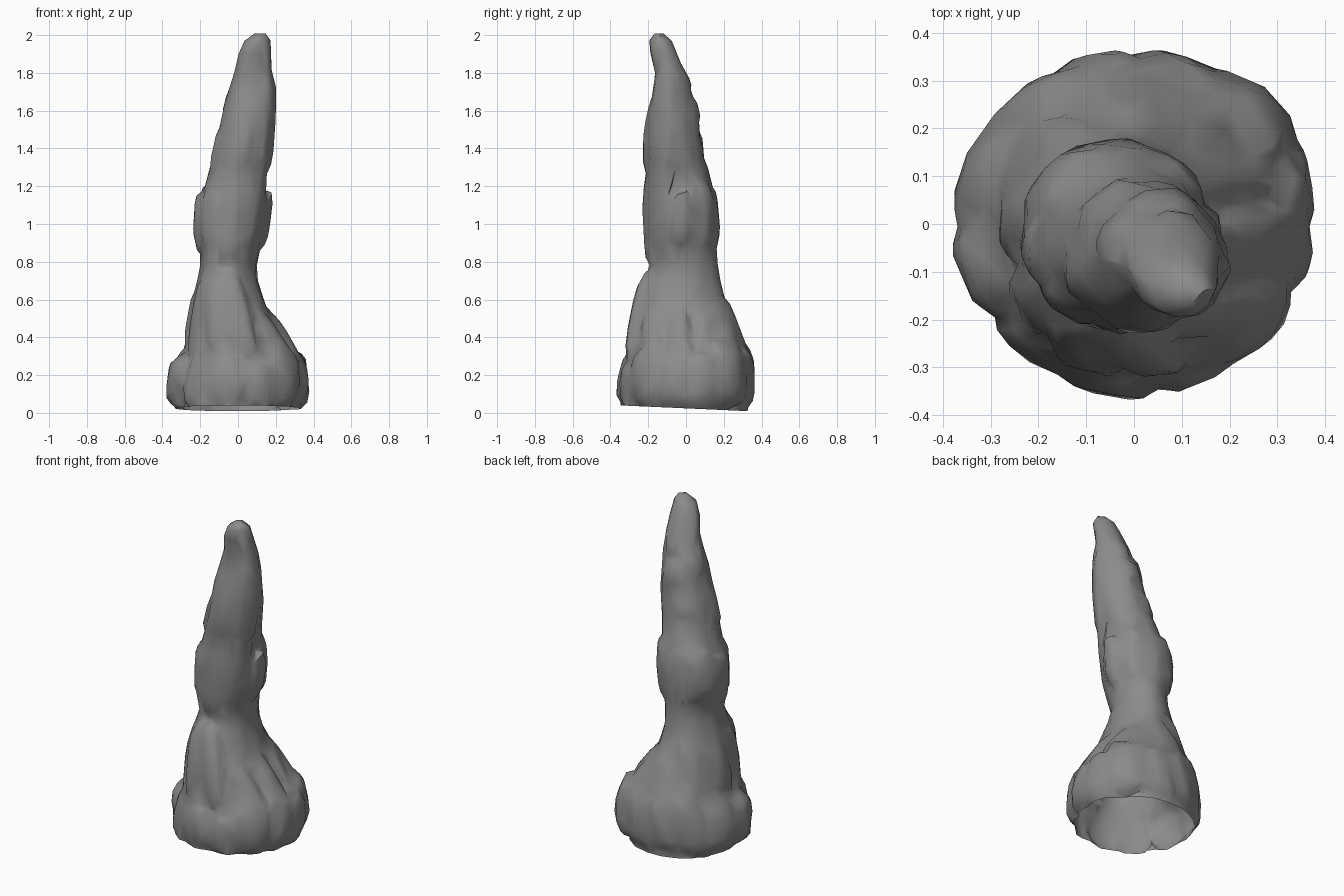
import bpy, bmesh, math
from mathutils import Vector, Matrix, noise

if "Cube" in bpy.data.objects:
    bpy.data.objects.remove(bpy.data.objects["Cube"])

SIDES = 22
# z, x min, x max, y min, y max of the column
RINGS = [
    (-.08, -.33, .31, -.34, .33), (0.02, -.34, .325, -.345, .34),
    (0.10, -.35, .36, -.345, .35),
    (0.20, -.35, .37, -.345, .35), (0.30, -.31, .33, -.325, .345),
    (0.40, -.275, .26, -.295, .315), (0.50, -.26, .19, -.285, .245),
    (0.60, -.25, .15, -.265, .215), (0.70, -.22, .11, -.23, .19),
    (0.78, -.20, .10, -.195, .175), (0.90, -.205, .125, -.23, .165),
    (1.00, -.225, .16, -.225, .165), (1.10, -.21, .165, -.215, .165),
    (1.20, -.185, .15, -.222, .145), (1.30, -.15, .16, -.222, .12),
    (1.40, -.125, .18, -.22, .08), (1.50, -.10, .19, -.213, .075),
    (1.60, -.08, .197, -.205, .06), (1.70, -.05, .192, -.183, .03),
    (1.80, -.02, .182, -.17, .0), (1.90, .00, .177, -.193, -.045),
    (1.97, .035, .17, -.20, -.075), (2.01, .09, .145, -.165, -.12),
]


def section(z):
    """Interpolated centre and half widths at a height."""
    z = min(max(z, RINGS[0][0]), RINGS[-1][0])
    for a, b in zip(RINGS, RINGS[1:]):
        if z <= b[0]:
            t = (z - a[0]) / (b[0] - a[0])
            x0, x1, y0, y1 = [p + (q - p) * t for p, q in zip(a[1:], b[1:])]
            return (x0 + x1) / 2, (y0 + y1) / 2, (x1 - x0) / 2, (y1 - y0) / 2


def surface(ang, z):
    cx, cy, rx, ry = section(z)
    return Vector((cx + rx * math.cos(ang), cy + ry * math.sin(ang), z))


bm = bmesh.new()

# Main leaning column, slightly slimmer than the lumps, with vertical flutes
loops = []
for r in RINGS:
    cx, cy, _, _ = section(r[0])
    loop = []
    for k in range(SIDES):
        a = 2 * math.pi * k / SIDES
        p = surface(a, r[0])
        n = noise.noise(Vector((2.4 * math.cos(a), 2.4 * math.sin(a), r[0] * 3)))
        s = 0.97 + 0.10 * n
        loop.append(bm.verts.new((cx + (p.x - cx) * s, cy + (p.y - cy) * s, r[0])))
    loops.append(loop)
for lo, hi in zip(loops, loops[1:]):
    for k in range(SIDES):
        j = (k + 1) % SIDES
        bm.faces.new((lo[k], lo[j], hi[j], hi[k]))
bm.faces.new(loops[0][::-1])
bm.faces.new(loops[-1])


def lump(deg, z, width, height, out, lean=0):
    """Flowstone lump lying along the column surface, sticking out by `out`."""
    a = math.radians(deg)
    up = (surface(a, z + height * .6) - surface(a, z - height * .6)).normalized()
    radial = Vector((math.cos(a), math.sin(a), 0))
    side = up.cross(radial).normalized()
    outw = side.cross(up).normalized()
    rot = Matrix.Rotation(math.radians(lean), 3, outw) @ Matrix((outw, side, up)).transposed()
    depth = width * 0.75
    c = surface(a, z) + outw * (out - depth)
    for v in bmesh.ops.create_icosphere(bm, subdivisions=3, radius=1)["verts"]:
        q = v.co * (1 + 0.2 * noise.noise(v.co * 1.5 + Vector((deg, z * 9, 0))))
        # squared-off profile gives blunt ends and steep creases
        q = Vector([math.copysign(abs(t) ** 0.8, t) for t in q])
        v.co = c + rot @ Vector((q.x * depth, q.y * width, q.z * height))


# Bulging foot lobes: angle, height, width, half height, bulge, lean
for args in [
    (195, .17, .12, .15, .03), (162, .18, .15, .17, .015), (130, .22, .12, .22, .015, 20),
    (232, .17, .11, .18, .015), (258, .17, .13, .15, .02), (290, .15, .11, .14, .015),
    (318, .2, .11, .17, .01), (350, .17, .12, .16, .005), (16, .16, .13, .17, .015),
    (44, .21, .13, .19, .025), (76, .18, .14, .19, .01), (106, .2, .12, .19, .01)]:
    lump(*args)

# Long folds running down the lower skirt
for args in [
    (218, .48, .09, .26, .015), (250, .5, .09, .27, .015), (283, .52, .065, .25, .02),
    (318, .42, .06, .2, .02, 10), (350, .40, .07, .2, .015), (25, .44, .07, .2, .01, -15),
    (55, .46, .08, .22, .015, -12), (92, .46, .10, .22, .01, 10), (130, .5, .09, .24, .015, 20),
    (172, .5, .09, .22, .01, 12)]:
    lump(*args)

# Stacked bulges around the waist and upper spire
for args in [
    (185, 1.01, .09, .19, .01), (228, 1.04, .08, .2, .01), (272, 1.08, .08, .3, .008),
    (318, 1.15, .08, .34, .008), (5, 1.03, .055, .15, .015), (48, 1.05, .08, .19, .012),
    (92, 1.04, .08, .19, .01), (138, 1.05, .11, .19, .018),
    (200, 1.40, .06, .16, .01), (258, 1.46, .08, .24, .006), (330, 1.5, .08, .32, .004),
    (20, 1.42, .06, .2, .004), (65, 1.42, .07, .12, .01), (120, 1.42, .09, .12, .015),
    (90, 1.61, .08, .09, .01), (155, 1.66, .06, .11, .01), (75, 1.76, .05, .07, .008)]:
    lump(*args)

me = bpy.data.meshes.new("stalagmite")
bm.to_mesh(me)
bm.free()
rock = bpy.data.objects.new("stalagmite", me)
bpy.context.collection.objects.link(rock)
bpy.context.view_layer.objects.active = rock
rock.select_set(True)

# Fuse the column and lumps into one coarse skin
m = rock.modifiers.new("fuse", 'REMESH')
m.mode = 'VOXEL'
m.voxel_size = 0.011
m = rock.modifiers.new("coarsen", 'DECIMATE')
m.ratio = 0.022
for name in [m.name for m in rock.modifiers]:
    bpy.ops.object.modifier_apply(modifier=name)

# Slice off the sloping underside, leaving it open, and drop inner scraps
bm = bmesh.new()
bm.from_mesh(rock.data)
bmesh.ops.bisect_plane(bm, geom=bm.verts[:] + bm.edges[:] + bm.faces[:],
                       plane_co=(0, 0, 0.024), plane_no=(0, 0.045, 1), clear_inner=True)
bm.to_mesh(rock.data)
bm.free()
bpy.ops.object.shade_smooth_by_angle(angle=math.radians(50))

# Dark grey stone
mat = bpy.data.materials.new("stone")
mat.diffuse_color = (0.26, 0.26, 0.26, 1)
mat.use_nodes = True
mat.node_tree.nodes["Principled BSDF"].inputs["Base Color"].default_value = mat.diffuse_color
rock.data.materials.append(mat)
